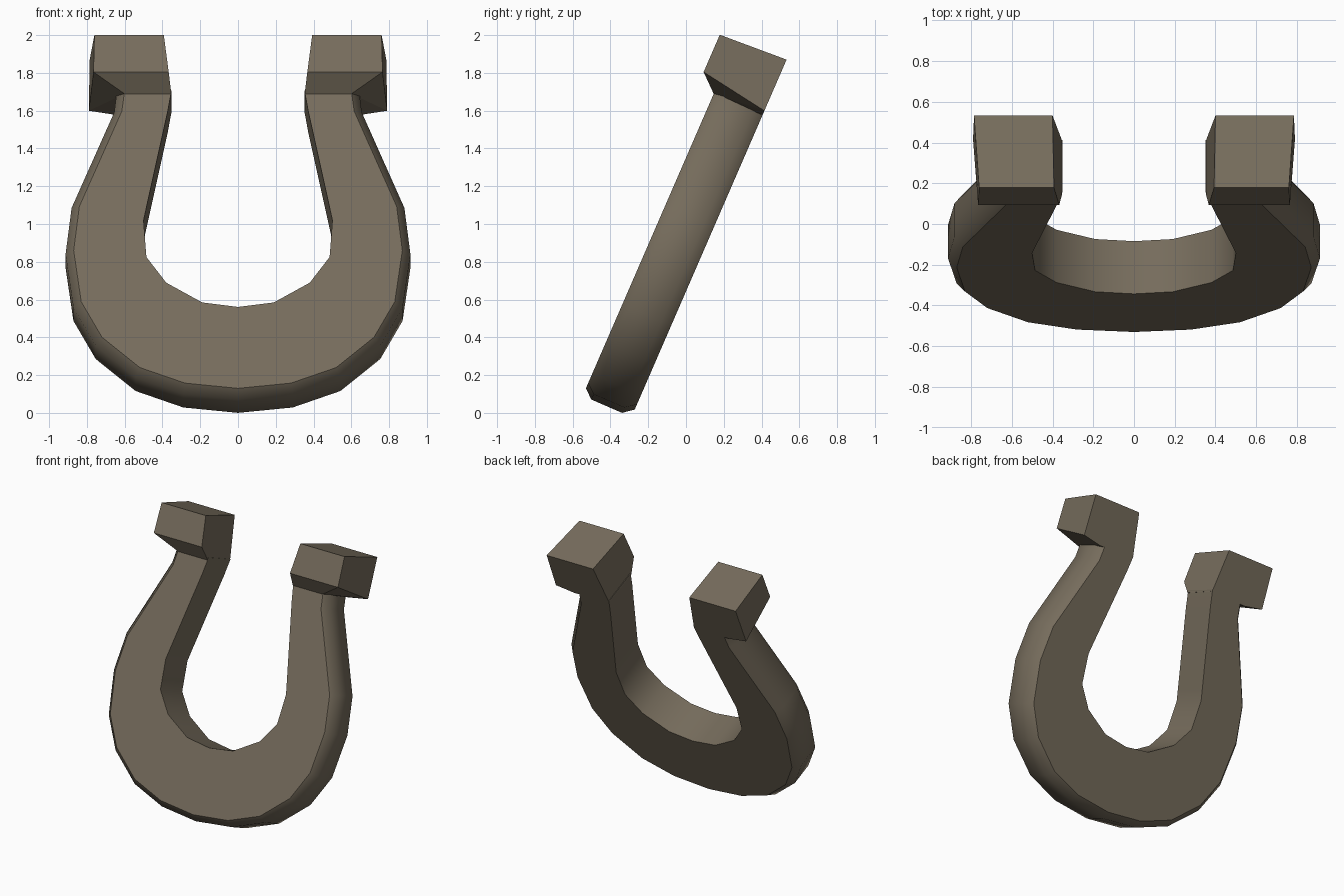
import bpy, bmesh
from mathutils import Vector

if "Cube" in bpy.data.objects:
    bpy.data.objects.remove(bpy.data.objects["Cube"])

iron = bpy.data.materials.new("dull_iron")
iron.diffuse_color = (0.18, 0.15, 0.107, 1)
iron.use_nodes = True
iron.node_tree.nodes["Principled BSDF"].inputs["Base Color"].default_value = iron.diffuse_color

UP = Vector((0, 0.398, 0.917))      # along the leaning shoe
BACK = Vector((0, 0.917, -0.398))   # through its thickness
ORIGIN = Vector((0, -0.53, 0.13))
THICK = 0.282


def place(x, v, w):
    return ORIGIN + Vector((x, 0, 0)) + UP * v + BACK * w


def finish(bm, name):
    bmesh.ops.recalc_face_normals(bm, faces=bm.faces)
    me = bpy.data.meshes.new(name)
    bm.to_mesh(me)
    bm.free()
    me.materials.append(iron)
    ob = bpy.data.objects.new(name, me)
    bpy.context.collection.objects.link(ob)
    return ob


# horseshoe body: half outline of outer and inner edges, mirrored across x
outer = [(0, 0), (.28, .03), (.52, .12), (.72, .295), (.83, .50),
         (.87, .796), (.84, 1.05), (.615, 1.60), (.60, 1.72)]
inner = [(0, .47), (.19, .496), (.285, .553), (.38, .61), (.485, .758),
         (.50, .97), (.484, 1.05), (.372, 1.60), (.352, 1.72)]


def full(half):
    return [Vector((-x, v)) for x, v in half[:0:-1]] + [Vector(p) for p in half]


outs, ins = full(outer), full(inner)
bm = bmesh.new()
rings = []
for i, (o, n) in enumerate(zip(outs, ins)):
    t = outs[min(i + 1, len(outs) - 1)] - outs[max(i - 1, 0)]
    rim = o + Vector((t.y, -t.x)).normalized() * 0.043
    section = [(n, 0), (o, 0), (rim, .05), (rim, THICK - .055), (o, THICK), (n, THICK)]
    rings.append([bm.verts.new(place(p.x, p.y, w)) for p, w in section])
for a, b in zip(rings, rings[1:]):
    for k in range(6):
        j = (k + 1) % 6
        bm.faces.new((a[k], a[j], b[j], b[k]))
bm.faces.new(rings[0])
bm.faces.new(rings[-1])
body = finish(bm, "horseshoe_body")
bpy.context.view_layer.objects.active = body
body.select_set(True)
bpy.ops.object.shade_smooth_by_angle(angle=0.75)

# heel blocks: chunky ends that overhang the front and the outer side
corners = [(.393, 2.0, -.095), (.76, 2.0, -.095), (.40, 2.02, THICK), (.785, 2.02, THICK),
           (.367, 1.785, -.095), (.765, 1.785, -.095), (.79, 1.725, THICK),
           (.353, 1.70, 0), (.353, 1.71, THICK), (.60, 1.70, 0), (.64, 1.70, THICK)]
for side, label in ((1, "right"), (-1, "left")):
    bm = bmesh.new()
    for x, v, w in corners:
        bm.verts.new(place(side * x, v, w))
    bmesh.ops.convex_hull(bm, input=bm.verts)
    bmesh.ops.dissolve_limit(bm, angle_limit=0.05, verts=bm.verts, edges=bm.edges)
    finish(bm, "heel_block_" + label)
